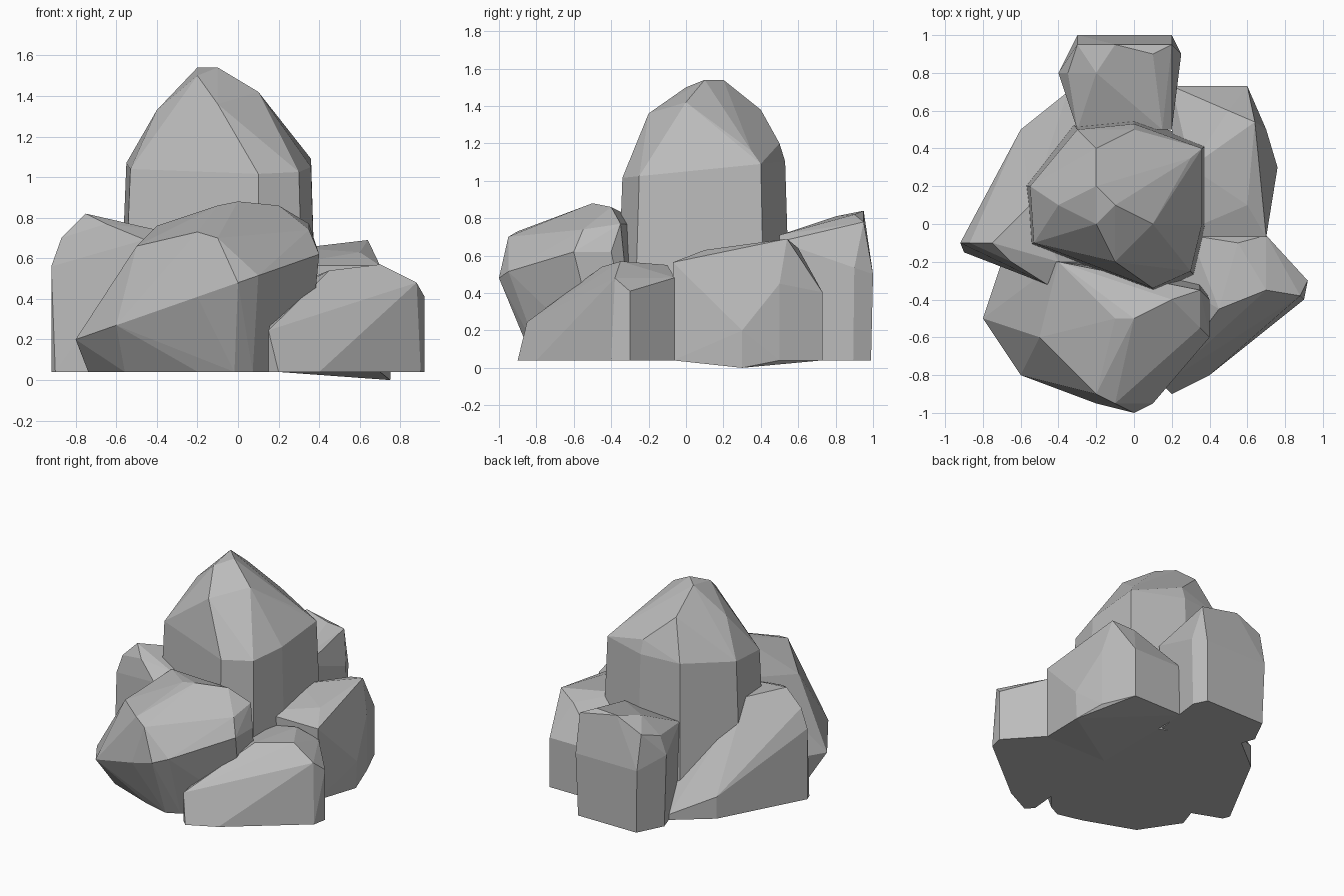
import bpy
import bmesh
import math
from mathutils import Vector

default_cube = bpy.data.objects.get("Cube")
if default_cube:
    bpy.data.objects.remove(default_cube, do_unlink=True)

GROUND = .04


def make_material(name, colour):
    """Flat colour shared by the viewport and the render."""
    material = bpy.data.materials.new(name)
    material.use_nodes = True
    material.diffuse_color = colour
    shader = next(node for node in material.node_tree.nodes
                  if node.type == "BSDF_PRINCIPLED")
    shader.inputs["Base Color"].default_value = colour
    return material


def tilted_outline(outline, height, slope):
    """Lift a plan outline onto a tilted plane to make the shoulder line."""
    tilt = Vector(slope)
    return [Vector((x, y, height + tilt.dot(Vector((x, y))))) for x, y in outline]


def ground_outline(shoulder, flare, undercut):
    """Drop the shoulder to the ground, scaled by flare and set back by undercut."""
    middle = sum(shoulder, Vector()) / len(shoulder)
    footprint = [middle.lerp(point, flare) for point in shoulder]
    for point in footprint:
        point.y += undercut
        point.z = GROUND
    return footprint


def wrap_in_facets(bm):
    """Wrap the corners in a convex shell and merge nearly flat neighbours."""
    bmesh.ops.convex_hull(bm, input=bm.verts[:], use_existing_faces=False)
    buried = [vert for vert in bm.verts if not vert.link_faces]
    bmesh.ops.delete(bm, geom=buried, context="VERTS")
    bmesh.ops.dissolve_limit(bm, angle_limit=math.radians(3),
                             verts=bm.verts[:], edges=bm.edges[:])
    bmesh.ops.recalc_face_normals(bm, faces=bm.faces[:])


def boulder(name, outline, height, slope, crown, flare=1, undercut=0):
    """Chiselled boulder: side walls up to a tilted shoulder, then a crown."""
    shoulder = tilted_outline(outline, height, slope)
    footprint = ground_outline(shoulder, flare, undercut)
    bm = bmesh.new()
    for corner in footprint + shoulder + crown:
        bm.verts.new(corner)
    wrap_in_facets(bm)

    mesh = bpy.data.meshes.new(name)
    bm.to_mesh(mesh)
    bm.free()
    mesh.materials.append(stone)
    rock = bpy.data.objects.new(name, mesh)
    bpy.context.scene.collection.objects.link(rock)


stone = make_material("grey stone", (.5, .5, .5, 1))

# Tall central peak
boulder(
    name="central_peak",
    outline=[(-.53, -.1), (.1, -.34), (.3, -.25), (.36, 0), (.36, .4),
             (0, .53), (-.3, .5), (-.55, .2)],
    height=1.05, slope=(0, .1), flare=1.08,
    crown=[(-.2, .2, 1.54), (-.1, .1, 1.54), (-.2, 0, 1.5), (.1, 0, 1.42),
           (-.4, .1, 1.33), (-.1, -.2, 1.36), (-.2, .4, 1.38),
           (0, .5, 1.2), (.3, .35, 1.16)])

# Broad boulder at the front, undercut towards the ground
boulder(
    name="front_boulder",
    outline=[(-.8, -.5), (-.6, -.8), (-.2, -.95), (0, -1),
             (.1, -.95), (.4, -.6), (.4, -.4), (-.7, -.2)],
    height=.48, slope=(.35, 0), flare=.9, undercut=.15,
    crown=[(-.1, -.95, .7), (-.2, -.9, .73), (-.5, -.6, .66),
           (-.4, -.2, .76), (-.1, -.5, .86), (0, -.5, .88),
           (.2, -.4, .86), (.35, -.55, .74), (.35, -.35, .77)])

# Low wedge at the front, on the model's left
boulder(
    name="front_wedge",
    outline=[(.15, -.85), (.75, -.5), (.92, -.3), (.7, -.06), (.3, -.06),
             (.2, -.3)],
    height=.5, slope=(0, .3),
    crown=[(.2, -.9, GROUND), (.4, -.8, GROUND), (.9, -.4, GROUND),
           (.88, -.38, .48), (.7, -.35, .57), (.45, -.45, .54),
           (.55, -.1, .55)])

# Upright boulder beside the peak, its foot dipping lowest of all
boulder(
    name="side_boulder",
    outline=[(.7, .5), (.6, .73), (.2, .73), (.2, -.07), (.7, -.07)],
    height=.55, slope=(0, -.2),
    crown=[(.75, .3, 0), (.76, .3, .2), (.64, .54, .69),
           (.5, .6, .64), (.3, .3, .65), (.6, .1, .63)])

# Leaning slab that falls away towards the back
boulder(
    name="leaning_slab",
    outline=[(-.92, -.1), (-.46, -.32), (-.2, -.2), (-.2, .6),
             (-.35, .7), (-.6, .5)],
    height=.5, slope=(0, -.6),
    crown=[(-.9, -.15, GROUND), (-.87, -.1, .7), (-.75, -.1, .82),
           (-.65, -.2, .77), (-.55, .1, .77), (-.4, -.2, .74)])

# Blocky boulder at the back
boulder(
    name="back_boulder",
    outline=[(-.3, 1), (.2, 1), (.25, .9), (.2, .5), (-.3, .5), (-.4, .8)],
    height=.85, slope=(0, -.35), flare=.95,
    crown=[(-.1, .95, .84), (.1, .9, .82), (.2, .95, .78), (-.3, .95, .75),
           (-.2, .8, .81), (-.35, .8, .7), (.15, .5, .71)])
